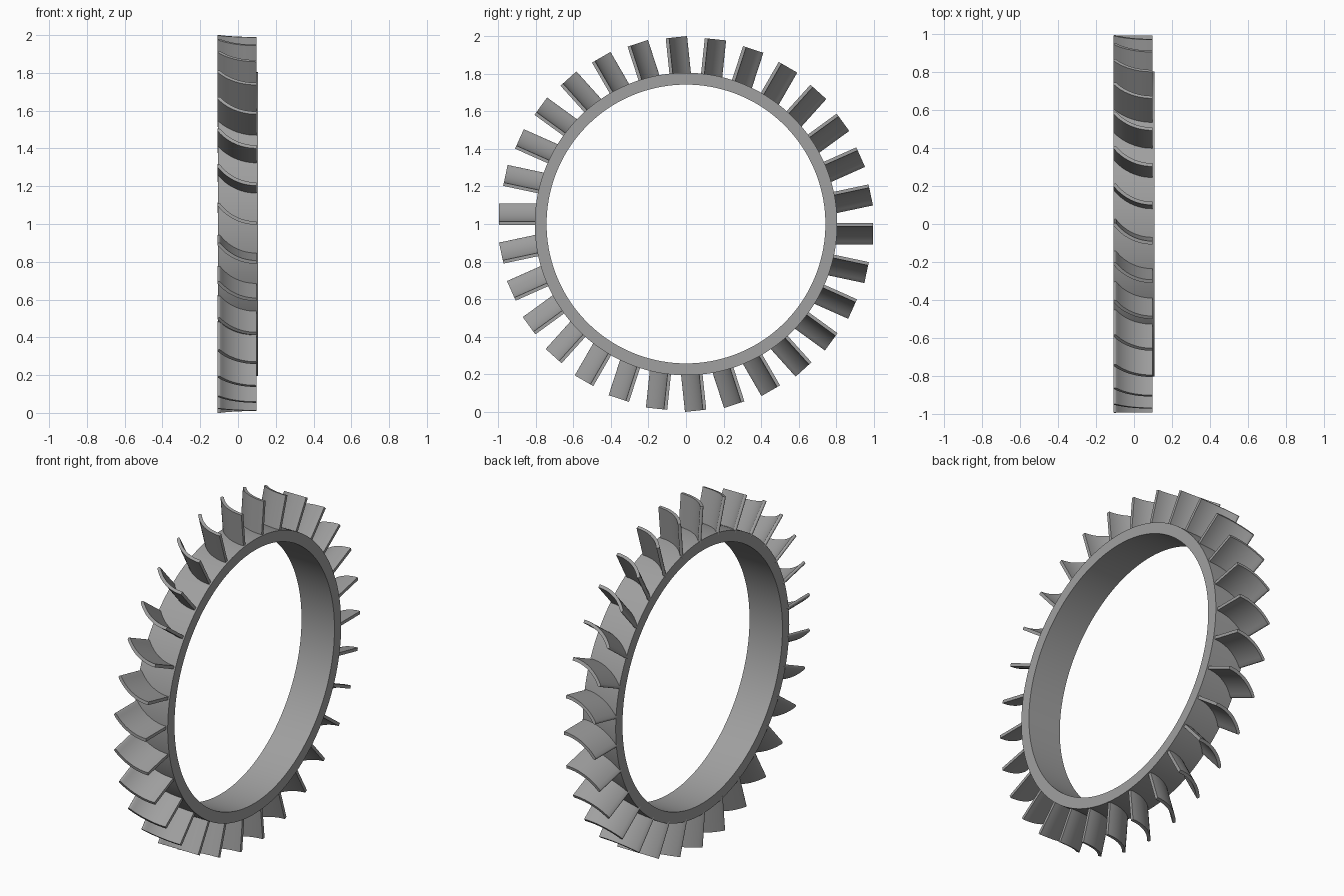
import bpy, bmesh, math

if "Cube" in bpy.data.objects:
    bpy.data.objects.remove(bpy.data.objects["Cube"])

CENTRE_Z = 1.0
RING_IN, RING_OUT, RING_HALF = 0.742, 0.805, 0.107
BLADES, BLADE_ROOT, BLADE_TIP = 30, 0.785, 0.994
ARC_R, ARC_X, ARC_END, HALF_T = 0.25, 0.097, math.radians(52), 0.009

steel = bpy.data.materials.new("steel grey")
steel.diffuse_color = (0.35, 0.35, 0.35, 1)
steel.use_nodes = True
steel.node_tree.nodes["Principled BSDF"].inputs["Base Color"].default_value = steel.diffuse_color


def make_object(name, bm, smooth_angle):
    bmesh.ops.recalc_face_normals(bm, faces=bm.faces)
    mesh = bpy.data.meshes.new(name)
    bm.to_mesh(mesh)
    bm.free()
    mesh.materials.append(steel)
    obj = bpy.data.objects.new(name, mesh)
    bpy.context.collection.objects.link(obj)
    obj.location.z = CENTRE_Z
    bpy.ops.object.select_all(action='DESELECT')
    obj.select_set(True)
    bpy.context.view_layer.objects.active = obj
    bpy.ops.object.shade_smooth_by_angle(angle=math.radians(smooth_angle))
    return obj


# Hub ring: rectangular section turned around the x axis
bm = bmesh.new()
section = [(-RING_HALF, RING_IN), (RING_HALF, RING_IN),
           (RING_HALF, RING_OUT), (-RING_HALF, RING_OUT)]
SEGS = 144
loops = []
for i in range(SEGS):
    a = math.tau * i / SEGS
    loops.append([bm.verts.new((x, r * math.cos(a), r * math.sin(a)))
                  for x, r in section])
for i in range(SEGS):
    p, q = loops[i], loops[(i + 1) % SEGS]
    for j in range(4):
        k = (j + 1) % 4
        bm.faces.new((p[j], p[k], q[k], q[j]))
make_object("hub_ring", bm, 30)


# Blade section: curved strip with a rounded leading edge, as (x, sideways)
def arc_point(radius, phi):
    return (ARC_X - radius * math.sin(phi),
            0.005 + ARC_R - radius * math.cos(phi))


N = 12
outer = [arc_point(ARC_R + HALF_T, ARC_END * i / N) for i in range(N + 1)]
inner = [arc_point(ARC_R - HALF_T, ARC_END * i / N) for i in range(N, -1, -1)]
nose = []
for i in range(1, 6):
    b = math.pi * i / 6
    x, s = arc_point(ARC_R + HALF_T * math.cos(b), ARC_END)
    bulge = HALF_T * math.sin(b)
    nose.append((x - bulge * math.cos(ARC_END), s + bulge * math.sin(ARC_END)))
profile = outer + nose + inner

# Blades: the section extruded outward and repeated around the ring
bm = bmesh.new()
for n in range(BLADES):
    a = math.tau * n / BLADES
    ca, sa = math.cos(a), math.sin(a)
    root, tip = [[bm.verts.new((x, h * ca + s * sa, h * sa - s * ca))
                  for x, s in profile] for h in (BLADE_ROOT, BLADE_TIP)]
    count = len(profile)
    for i in range(count):
        j = (i + 1) % count
        bm.faces.new((root[i], root[j], tip[j], tip[i]))
    bm.faces.new(root)
    bm.faces.new(tip)
make_object("blades", bm, 35)
